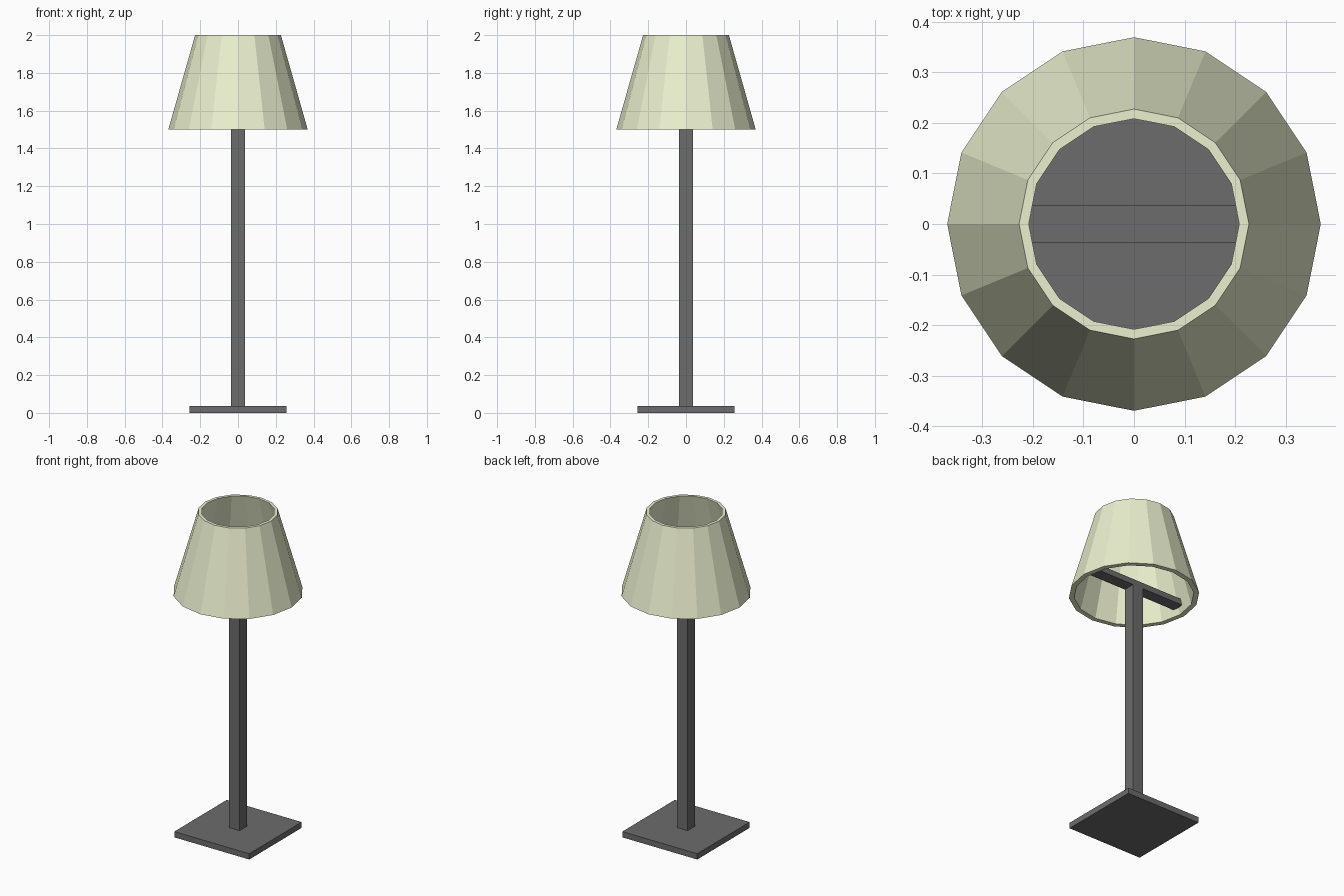
import bpy, bmesh
from math import cos, sin, tau

if "Cube" in bpy.data.objects:
    bpy.data.objects.remove(bpy.data.objects["Cube"])


def material(name, color):
    mat = bpy.data.materials.new(name)
    mat.diffuse_color = color
    mat.use_nodes = True
    mat.node_tree.nodes["Principled BSDF"].inputs["Base Color"].default_value = mat.diffuse_color
    return mat


metal = material("dark_metal", (0.15, 0.15, 0.15, 1))
fabric = material("cream_fabric", (0.83, 0.87, 0.62, 1))


def finish(name, bm, mat):
    bmesh.ops.recalc_face_normals(bm, faces=bm.faces)
    mesh = bpy.data.meshes.new(name)
    bm.to_mesh(mesh)
    bm.free()
    mesh.materials.append(mat)
    obj = bpy.data.objects.new(name, mesh)
    bpy.context.collection.objects.link(obj)
    return obj


def box(name, half_x, half_y, z0, z1):
    bm = bmesh.new()
    bmesh.ops.create_cube(bm, size=1)
    for v in bm.verts:
        v.co = (v.co.x * 2 * half_x, v.co.y * 2 * half_y, z1 if v.co.z > 0 else z0)
    return finish(name, bm, metal)


def lathe(name, profile, sides):
    # Closed (radius, height) profile swept around z
    bm = bmesh.new()
    rings = [[bm.verts.new((r * cos(tau * i / sides), r * sin(tau * i / sides), z))
              for i in range(sides)] for r, z in profile]
    for a, b in zip(rings, rings[1:] + rings[:1]):
        for i in range(sides):
            j = (i + 1) % sides
            bm.faces.new((a[i], a[j], b[j], b[i]))
    return finish(name, bm, fabric)


# Square foot, pole and the bar that carries the shade
box("base", 0.258, 0.258, 0, 0.036)
box("pole", 0.037, 0.037, 0.036, 1.54)
box("shade_support_bar", 0.337, 0.037, 1.54, 1.576)

# Open, tapered 16-sided shade with wall thickness
lathe("lampshade", [(0.369, 1.5), (0.227, 2), (0.208, 2), (0.339, 1.5)], 16)
